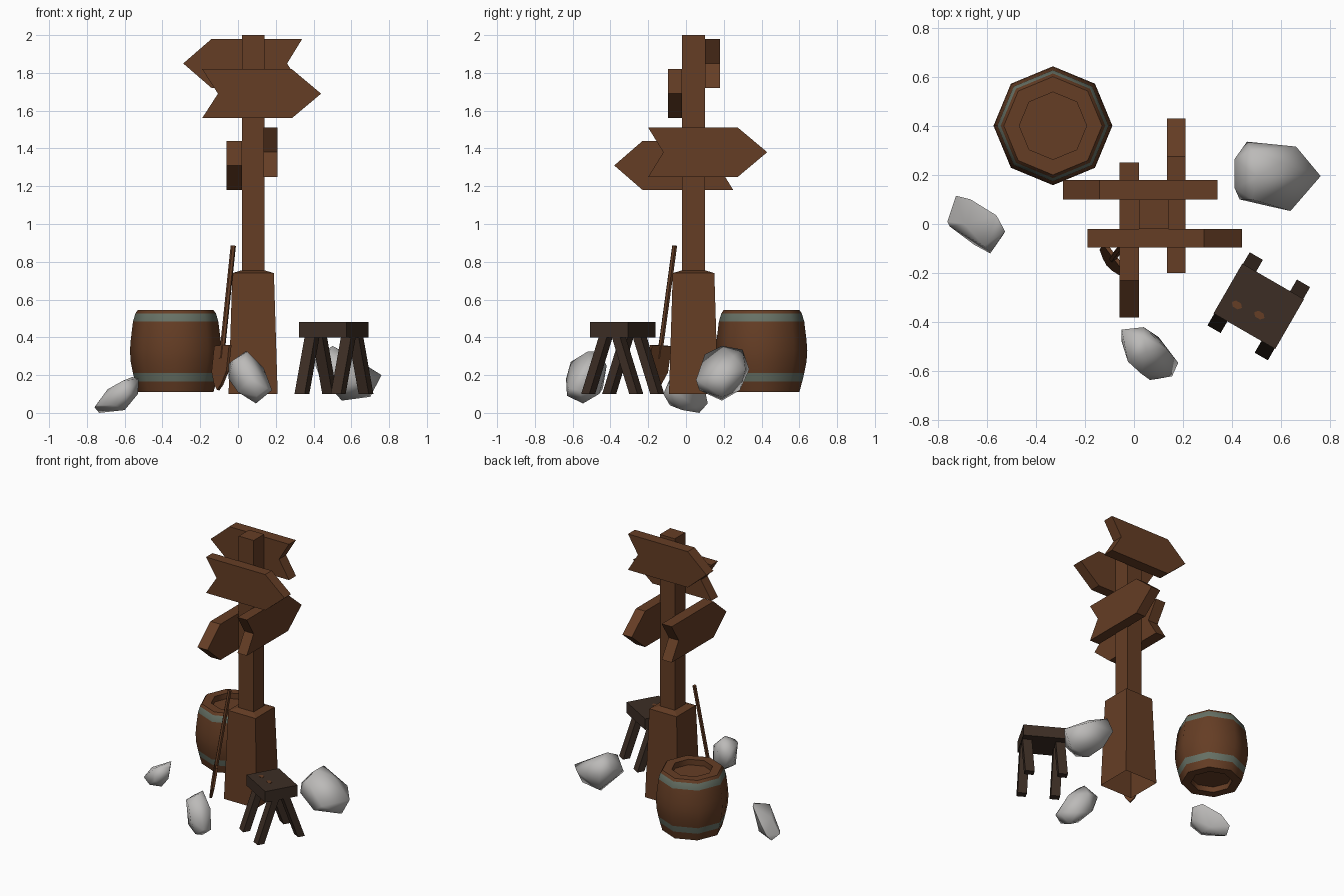
import bpy, bmesh, math
from mathutils import Vector, Matrix

if "Cube" in bpy.data.objects:
    bpy.data.objects.remove(bpy.data.objects["Cube"])


def material(name, rgb):
    m = bpy.data.materials.new(name)
    m.diffuse_color = (*rgb, 1)
    m.use_nodes = True
    m.node_tree.nodes["Principled BSDF"].inputs["Base Color"].default_value = m.diffuse_color
    return m


WOOD = material("brown wood", (0.13, 0.047, 0.018))
DARK = material("dark wood", (0.046, 0.027, 0.018))
BAND = material("grey green band", (0.135, 0.165, 0.13))
STONE = material("grey stone", (0.5, 0.49, 0.48))


def finish(name, bm, *mats, smooth=None):
    bmesh.ops.recalc_face_normals(bm, faces=bm.faces)
    me = bpy.data.meshes.new(name)
    bm.to_mesh(me)
    bm.free()
    ob = bpy.data.objects.new(name, me)
    bpy.context.collection.objects.link(ob)
    for m in mats:
        me.materials.append(m)
    if smooth:
        bpy.ops.object.select_all(action='DESELECT')
        ob.select_set(True)
        bpy.context.view_layer.objects.active = ob
        bpy.ops.object.shade_smooth_by_angle(angle=math.radians(smooth))
    return ob


def loft(bm, rings, cap_start=True, cap_end=True):
    """Bridge rings of points, optionally capping the ends."""
    vs = [[bm.verts.new(p) for p in r] for r in rings]
    n = len(vs[0])
    for a, b in zip(vs, vs[1:]):
        for i in range(n):
            j = (i + 1) % n
            bm.faces.new((a[i], a[j], b[j], b[i]))
    if cap_start:
        bm.faces.new(vs[0])
    if cap_end:
        bm.faces.new(vs[-1])


def square(cx, cy, h, z):
    return [(cx + sx * h, cy + sy * h, z) for sx, sy in ((-1, -1), (1, -1), (1, 1), (-1, 1))]


# Post: flared open-bottomed base, sloped shoulder, slim shaft
bm = bmesh.new()
loft(bm, [square(0.08, 0.04, h, z) for h, z in
          ((0.13, 0.10), (0.11, 0.74), (0.06, 0.755), (0.06, 2.0))], cap_start=False)
finish("post", bm, WOOD)


# Arrow signs: tail, notch, shoulder, tip measured along the pointing axis
def sign(name, axis, tail, notch, shoulder, tip, z, near, far):
    prof = [(tail, z - 0.13), (shoulder, z - 0.13), (tip, z),
            (shoulder, z + 0.13), (tail, z + 0.13), (notch, z)]
    bm = bmesh.new()
    loft(bm, [[(a, d, h) if axis == 'x' else (d, a, h) for a, h in prof] for d in (near, far)])
    finish(name, bm, WOOD)


sign("front_sign", 'x', -0.19, -0.106, 0.285, 0.44, 1.69, -0.095, -0.02)
sign("back_sign", 'x', 0.34, 0.26, -0.14, -0.29, 1.85, 0.10, 0.18)
sign("right_sign", 'y', -0.20, -0.12, 0.275, 0.43, 1.38, 0.135, 0.21)
sign("left_sign", 'y', 0.25, 0.17, -0.23, -0.38, 1.31, -0.06, 0.02)

# Barrel: eight-sided lathe with recessed lids and two flush bands
profile = [(0.137, 0.15), (0.137, 0.11), (0.20, 0.11), (0.215, 0.165), (0.226, 0.21),
           (0.238, 0.27), (0.242, 0.33), (0.238, 0.385), (0.226, 0.483),
           (0.213, 0.527), (0.20, 0.545), (0.137, 0.545), (0.137, 0.505)]
bm = bmesh.new()
loft(bm, [[(-0.33 + r * math.cos(i * math.pi / 4), 0.40 + r * math.sin(i * math.pi / 4), z)
           for i in range(8)] for r, z in profile])
for f in bm.faces:
    c = f.calc_center_median()
    out = math.hypot(c.x + 0.33, c.y - 0.40) > 0.18
    if out and (0.17 < c.z < 0.20 or 0.49 < c.z < 0.52):
        f.material_index = 1
finish("barrel", bm, WOOD, BAND, smooth=50)

# Stool: slab seat and four legs splayed across its short side
turn = Matrix.Translation((0.508, -0.335, 0)) @ Matrix.Rotation(math.radians(-30), 4, 'Z')


def rect(u0, u1, v0, v1, z):
    return [turn @ Vector(p) for p in ((u0, v0, z), (u1, v0, z), (u1, v1, z), (u0, v1, z))]


bm = bmesh.new()
loft(bm, [rect(-0.145, 0.145, -0.117, 0.117, z) for z in (0.40, 0.48)])
finish("stool_seat", bm, DARK)
for su, side in ((-1, "left"), (1, "right")):
    for sv, end in ((-1, "front"), (1, "back")):
        bm = bmesh.new()
        loft(bm, [rect(su * 0.08, su * 0.142, sv * (v - 0.05), sv * v, z)
                  for v, z in ((0.172, 0.10), (0.062, 0.41))])
        finish(f"stool_leg_{end}_{side}", bm, DARK)
# Worn spots on the seat
for k, (u, v) in enumerate(((-0.08, -0.04), (0.02, -0.03))):
    bm = bmesh.new()
    loft(bm, [[turn @ Vector((u + 0.024 * math.cos(a), v + 0.016 * math.sin(a), z))
               for a in (i * math.pi / 3 for i in range(6))] for z in (0.479, 0.482)])
    finish(f"worn_spot_{k + 1}", bm, WOOD)

# Shovel leaning on the base
top, tip = Vector((-0.025, -0.06, 0.885)), Vector((-0.105, -0.165, 0.12))
along = (tip - top).normalized()
side = Vector((0.6, -0.8, 0))
side = (side - along * side.dot(along)).normalized()
normal = along.cross(side)
length = (tip - top).length
bm = bmesh.new()
loft(bm, [[top + along * d + 0.014 * (math.cos(a) * side + math.sin(a) * normal)
           for a in (i * math.pi / 3 for i in range(6))] for d in (0, length * 0.78)])
finish("shovel_handle", bm, WOOD)
blade = [(-0.065, 0.24), (0.065, 0.24), (0.065, 0.10), (0.03, 0.03), (0, 0),
         (-0.03, 0.03), (-0.065, 0.10)]
bm = bmesh.new()
loft(bm, [[tip - along * h + side * s + normal * t for s, h in blade] for t in (-0.008, 0.008)])
finish("shovel_blade", bm, WOOD)


# Rocks: convex hulls of a few points, softly shaded
def rock(name, pts):
    bm = bmesh.new()
    for p in pts:
        bm.verts.new(p)
    bmesh.ops.convex_hull(bm, input=bm.verts)
    bmesh.ops.delete(bm, geom=[v for v in bm.verts if not v.link_faces], context='VERTS')
    finish(name, bm, STONE, smooth=75)


rock("right_rock", [
    (0.76, 0.195, 0.20), (0.637, 0.053, 0.175), (0.66, 0.315, 0.23), (0.46, 0.335, 0.23),
    (0.41, 0.265, 0.28), (0.41, 0.145, 0.25), (0.43, 0.10, 0.20), (0.48, 0.10, 0.31),
    (0.50, 0.19, 0.355), (0.48, 0.30, 0.335), (0.60, 0.25, 0.30), (0.70, 0.19, 0.085),
    (0.55, 0.19, 0.065), (0.50, 0.285, 0.12), (0.56, 0.07, 0.12)])
rock("front_rock", [
    (-0.05, -0.43, 0.26), (-0.05, -0.48, 0.18), (0.04, -0.46, 0.325), (0.04, -0.42, 0.25),
    (0.135, -0.51, 0.24), (0.18, -0.565, 0.12), (0.155, -0.62, 0.13), (0.065, -0.635, 0.18),
    (0.03, -0.61, 0.27), (-0.025, -0.56, 0.28), (0.05, -0.52, 0.325), (0.095, -0.545, 0.05),
    (0.0, -0.44, 0.13), (0.0, -0.57, 0.11), (0.10, -0.63, 0.09), (0.10, -0.46, 0.10)])
rock("left_rock", [
    (-0.76, 0.01, 0.03), (-0.725, 0.115, 0.05), (-0.735, 0.07, 0.0), (-0.665, 0.10, 0.12),
    (-0.69, 0.0, 0.125), (-0.56, 0.035, 0.19), (-0.525, -0.03, 0.18), (-0.53, -0.04, 0.10),
    (-0.585, -0.12, 0.10), (-0.61, -0.09, 0.17), (-0.65, -0.085, 0.04), (-0.75, -0.01, 0.04),
    (-0.60, -0.02, 0.015), (-0.62, 0.05, 0.03)])
